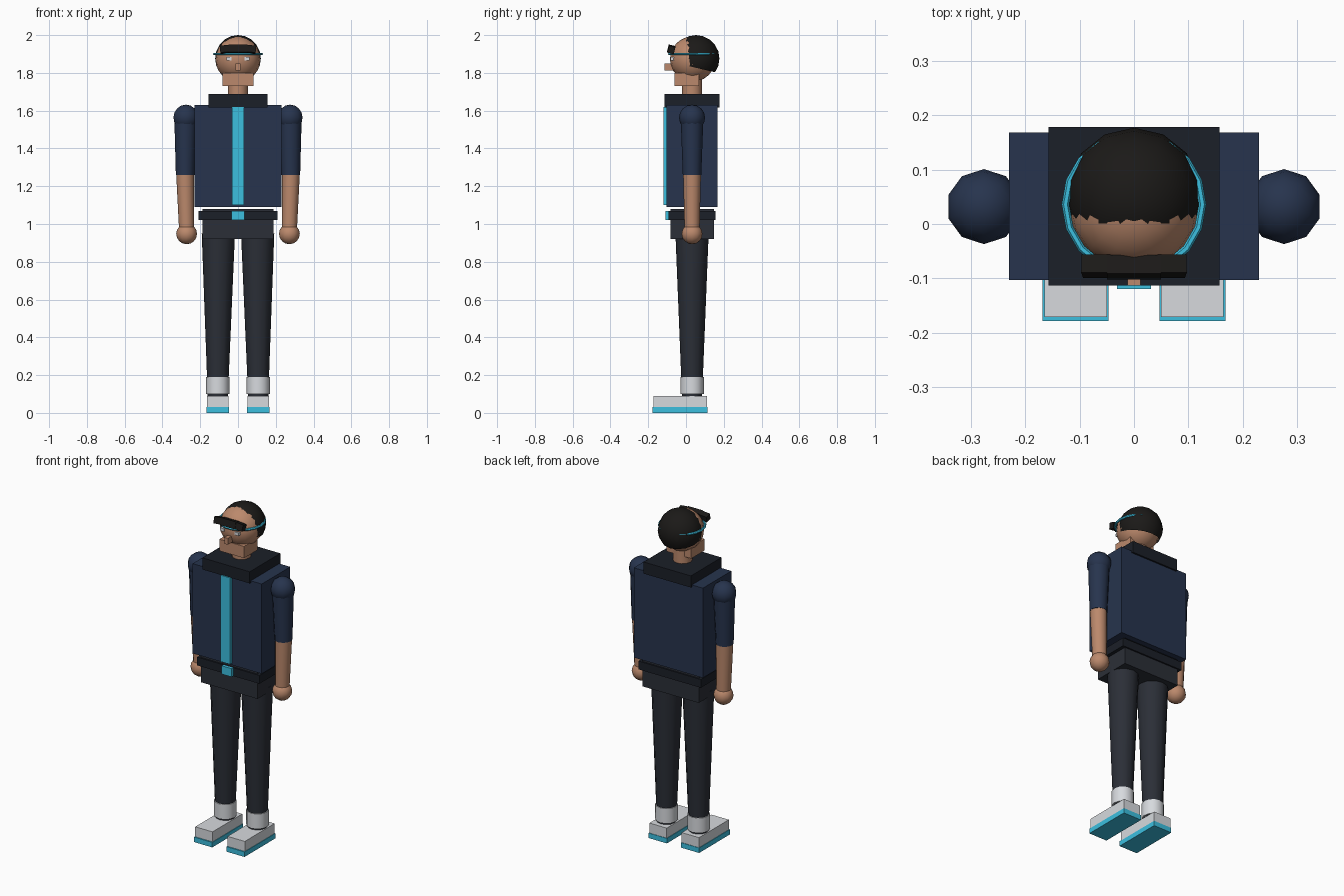
import bpy, bmesh, math
from mathutils import Vector

if "Cube" in bpy.data.objects:
    bpy.data.objects.remove(bpy.data.objects["Cube"])

MID = 0.032  # depth of the body's centre line


def material(name, rgb):
    m = bpy.data.materials.new(name)
    m.diffuse_color = (*rgb, 1)
    m.use_nodes = True
    m.node_tree.nodes["Principled BSDF"].inputs["Base Color"].default_value = m.diffuse_color
    return m


NAVY = material("navy", (0.02, 0.034, 0.075))
DARK = material("dark_trim", (0.011, 0.014, 0.021))
PANTS = material("trousers", (0.024, 0.028, 0.038))
SKIN = material("skin", (0.50, 0.25, 0.15))
HAIR = material("hair", (0.011, 0.010, 0.009))
CYAN = material("cyan", (0.045, 0.52, 0.74))
WHITE = material("white", (0.68, 0.70, 0.73))


def finish(name, mat, smooth=False):
    ob = bpy.context.object
    ob.name = name
    ob.data.materials.append(mat)
    if smooth:
        bpy.ops.object.shade_smooth_by_angle(angle=math.radians(45))
    return ob


def box(name, mat, x, y, z, rot=(0, 0, 0)):
    """Box from (min, max) ranges."""
    r = (x, y, z)
    bpy.ops.mesh.primitive_cube_add(size=1, location=[(a + b) / 2 for a, b in r], rotation=rot)
    bpy.context.object.scale = [b - a for a, b in r]
    return finish(name, mat)


def limb(name, mat, p0, p1, r0, r1, sides=12):
    """Tapered cylinder from p0 to p1."""
    p0, p1 = Vector(p0), Vector(p1)
    d = p1 - p0
    bpy.ops.mesh.primitive_cone_add(vertices=sides, radius1=r0, radius2=r1, depth=d.length,
                                    location=(p0 + p1) / 2,
                                    rotation=d.to_track_quat('Z', 'Y').to_euler())
    return finish(name, mat, True)


def ball(name, mat, loc, r, seg=12, rings=8):
    bpy.ops.mesh.primitive_uv_sphere_add(segments=seg, ring_count=rings, radius=r, location=loc)
    return finish(name, mat, True)


# Torso, collar and front stripe
box("torso", NAVY, (-0.23, 0.23), (-0.103, 0.168), (1.09, 1.63))
box("collar", DARK, (-0.157, 0.157), (-0.113, 0.178), (1.618, 1.688))
box("front_stripe", CYAN, (-0.031, 0.031), (-0.12, -0.1), (1.10, 1.62))

# Hips, belt and buckle
box("hips", PANTS, (-0.188, 0.188), (-0.083, 0.147), (0.92, 1.08))
box("belt", DARK, (-0.208, 0.208), (-0.093, 0.156), (1.02, 1.07))
box("buckle", CYAN, (-0.034, 0.034), (-0.108, -0.09), (1.02, 1.07))

for s, side in ((-1, "left"), (1, "right")):
    # Leg, cuff and shoe
    limb(f"{side}_leg", PANTS, (s * 0.107, MID, 0.08), (s * 0.104, MID, 0.95), 0.053, 0.088)
    limb(f"{side}_cuff", WHITE, (s * 0.107, MID, 0.10), (s * 0.107, MID, 0.19), 0.062, 0.062)
    a, b = sorted((s * 0.05, s * 0.165))
    box(f"{side}_shoe", WHITE, (a, b), (-0.171, 0.112), (0.03, 0.09))
    box(f"{side}_sole", CYAN, (a - 0.003, b + 0.003), (-0.178, 0.115), (0, 0.03))
    # Arm
    ball(f"{side}_shoulder", NAVY, (s * 0.276, MID, 1.563), 0.069, 10, 8)
    limb(f"{side}_sleeve", NAVY, (s * 0.28, MID, 1.26), (s * 0.277, MID, 1.56), 0.049, 0.06)
    limb(f"{side}_forearm", SKIN, (s * 0.272, MID, 0.97), (s * 0.28, MID, 1.262), 0.040, 0.047)
    ball(f"{side}_hand", SKIN, (s * 0.272, MID, 0.948), 0.055)
    # Eye
    box(f"{side}_eye", WHITE, (s * 0.048 - 0.013, s * 0.048 + 0.013), (-0.083, -0.06), (1.866, 1.884))

# Head
limb("neck", SKIN, (0, MID, 1.66), (0, MID, 1.78), 0.053, 0.053)
ball("head", SKIN, (0, 0.035, 1.873), 0.12, 16, 12)
box("jaw", SKIN, (-0.082, 0.082), (-0.06, 0.068), (1.73, 1.80))
box("nose", SKIN, (-0.012, 0.012), (-0.113, -0.07), (1.812, 1.85))

# Hair shell, trimmed at the nape and temples
hair = ball("hair", HAIR, (0, 0.053, 1.876), 0.124, 14, 10)
bm = bmesh.new()
bm.from_mesh(hair.data)
for point, normal in (((0, 0.03, 1.832), (0, 0.03, 0.13)), ((0, -0.015, 1.845), (0, 0.065, 0.045))):
    bmesh.ops.bisect_plane(bm, geom=bm.verts[:] + bm.edges[:] + bm.faces[:],
                           plane_co=Vector(point) - hair.location, plane_no=normal, clear_inner=True)
bm.to_mesh(hair.data)
bm.free()

# Fringe blocks, leaning back
tilt = math.radians(-15)
box("fringe_middle", HAIR, (-0.05, 0.05), (-0.097, -0.062), (1.905, 1.947), (tilt, 0, 0))
for s, side in ((-1, "left"), (1, "right")):
    a, b = sorted((s * 0.042, s * 0.095))
    box(f"fringe_{side}", HAIR, (a, b), (-0.095, -0.06), (1.905, 1.943), (tilt, s * 0.1, 0))

# Headband
bpy.ops.mesh.primitive_torus_add(major_radius=0.126, minor_radius=0.007, major_segments=18,
                                 minor_segments=6, location=(0, 0.036, 1.9))
finish("headband", CYAN, True)
